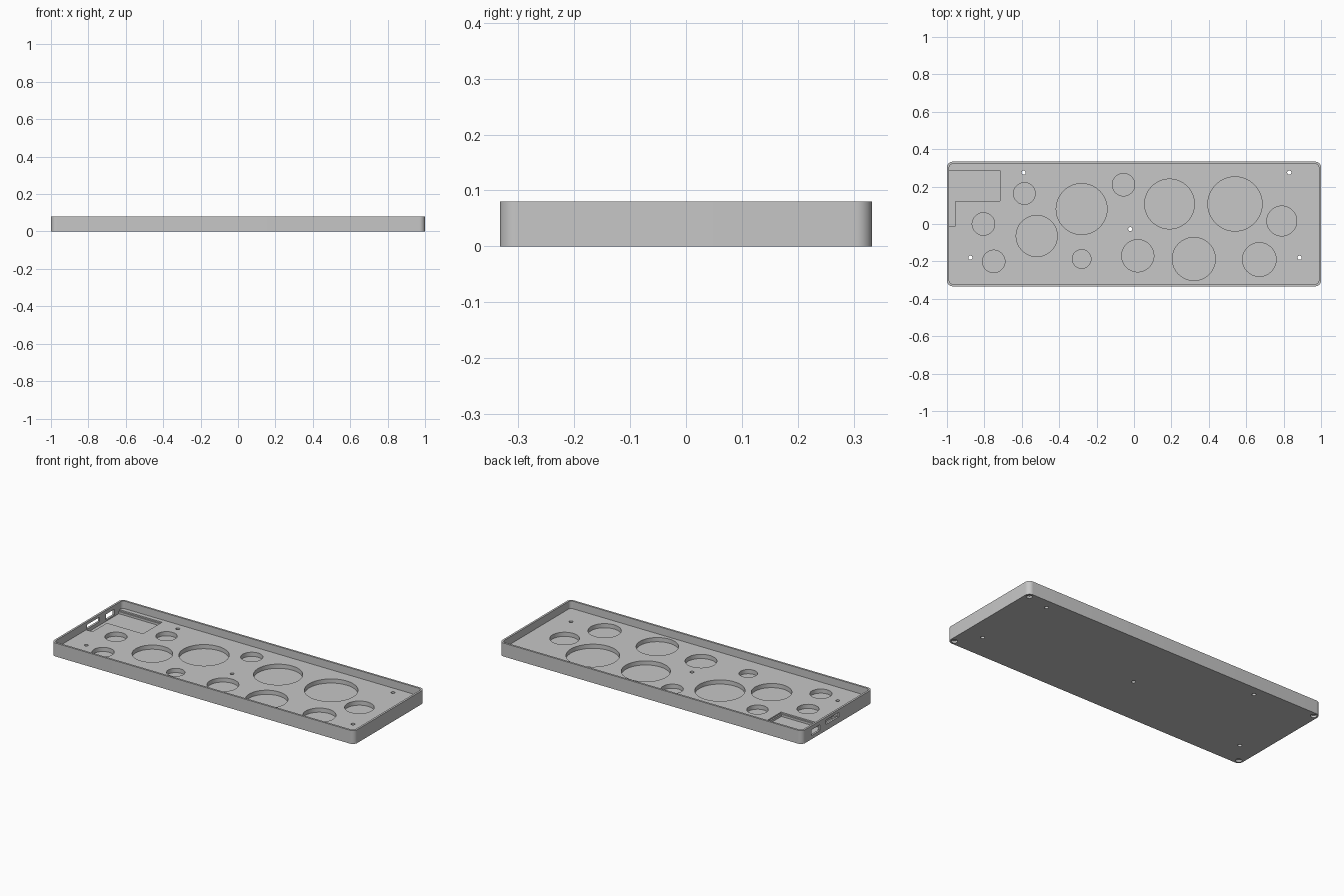
import bpy
import bmesh
from math import cos, sin, pi, radians

cube = bpy.data.objects.get("Cube")
if cube:
    bpy.data.objects.remove(cube, do_unlink=True)

HX, HY, HEIGHT = 1.0, 0.333, 0.08
WALL, FLOOR = 0.012, 0.035

grey = bpy.data.materials.new("plain_grey")
grey.use_nodes = True
grey.diffuse_color = (0.57, 0.57, 0.57, 1)
grey.node_tree.nodes["Principled BSDF"].inputs["Base Color"].default_value = grey.diffuse_color


def circle(x, y, r, n=64):
    return [(x + r * cos(2 * pi * i / n), y + r * sin(2 * pi * i / n)) for i in range(n)]


def rectangle(x0, x1, y0, y1):
    return [(x0, y0), (x1, y0), (x1, y1), (x0, y1)]


def rounded_rectangle(hx, hy, r, n=10):
    points = []
    for k, (sx, sy) in enumerate([(1, 1), (-1, 1), (-1, -1), (1, -1)]):
        for i in range(n + 1):
            a = (k + i / n) * pi / 2
            points.append((sx * (hx - r) + r * cos(a), sy * (hy - r) + r * sin(a)))
    return points


def prism(name, outline, z0, z1):
    """Extrude a flat outline from z0 up to z1."""
    bm = bmesh.new()
    face = bm.faces.new([bm.verts.new((x, y, z0)) for x, y in outline])
    top = bmesh.ops.extrude_face_region(bm, geom=[face])["geom"]
    verts = [v for v in top if isinstance(v, bmesh.types.BMVert)]
    bmesh.ops.translate(bm, verts=verts, vec=(0, 0, z1 - z0))
    bmesh.ops.recalc_face_normals(bm, faces=bm.faces)
    mesh = bpy.data.meshes.new(name)
    bm.to_mesh(mesh)
    bm.free()
    mesh.materials.append(grey)
    obj = bpy.data.objects.new(name, mesh)
    bpy.context.collection.objects.link(obj)
    return obj


tray = prism("case_tray", rounded_rectangle(HX, HY, 0.03), 0, HEIGHT)
bpy.context.view_layer.objects.active = tray
tray.select_set(True)


def cut(outline, z0, z1):
    """Subtract a prism from the tray."""
    cutter = prism("cutter", outline, z0, z1)
    cutter.hide_render = True
    mod = tray.modifiers.new("cut", "BOOLEAN")
    mod.operation = "DIFFERENCE"
    mod.solver = "EXACT"
    mod.object = cutter
    bpy.ops.object.modifier_apply(modifier=mod.name)
    bpy.data.objects.remove(cutter, do_unlink=True)


# Hollow interior above the floor
cut(rounded_rectangle(HX - WALL, HY - WALL, 0.02), FLOOR, 0.1)

# Round weight-saving pockets: x, y, radius
pockets = [
    (-0.28, 0.08, 0.136), (0.19, 0.107, 0.133), (0.54, 0.107, 0.145),
    (-0.52, -0.064, 0.11), (0.32, -0.187, 0.115), (0.02, -0.17, 0.086),
    (0.67, -0.19, 0.09), (0.79, 0.016, 0.08), (-0.805, 0, 0.06),
    (-0.586, 0.163, 0.058), (-0.056, 0.21, 0.06), (-0.75, -0.2, 0.06),
    (-0.28, -0.187, 0.05),
]
for x, y, r in pockets:
    cut(circle(x, y, r), 0.01, 0.06)

# Screw holes through the floor
for x, y in [(-0.59, 0.275), (0.83, 0.275), (-0.875, -0.18), (-0.02, -0.027), (0.885, -0.18)]:
    cut(circle(x, y, 0.011, 24), -0.02, 0.06)

# Stepped L-shaped bay for the circuit board
X0 = -HX + WALL
for inset, bottom in [(0, 0.027), (0.008, 0.014)]:
    cut([(X0, -0.02 + inset), (-0.946 - inset, -0.02 + inset), (-0.946 - inset, 0.116 + inset),
         (-0.708 - inset, 0.116 + inset), (-0.708 - inset, 0.295 - inset), (X0, 0.295 - inset)],
        bottom, 0.06)

# Connector openings in the end wall
cut(rectangle(-1.1, -0.985, 0.165, 0.245), 0.022, 0.056)
cut(rectangle(-1.1, -0.985, -0.012, 0.108), 0.036, 0.062)

# Foot recesses under the corners
for sx in (-1, 1):
    for sy in (-1, 1):
        cut(circle(sx * (HX - 0.027), sy * (HY - 0.027), 0.017, 32), -0.02, 0.012)

bpy.ops.object.shade_smooth_by_angle(angle=radians(30))
